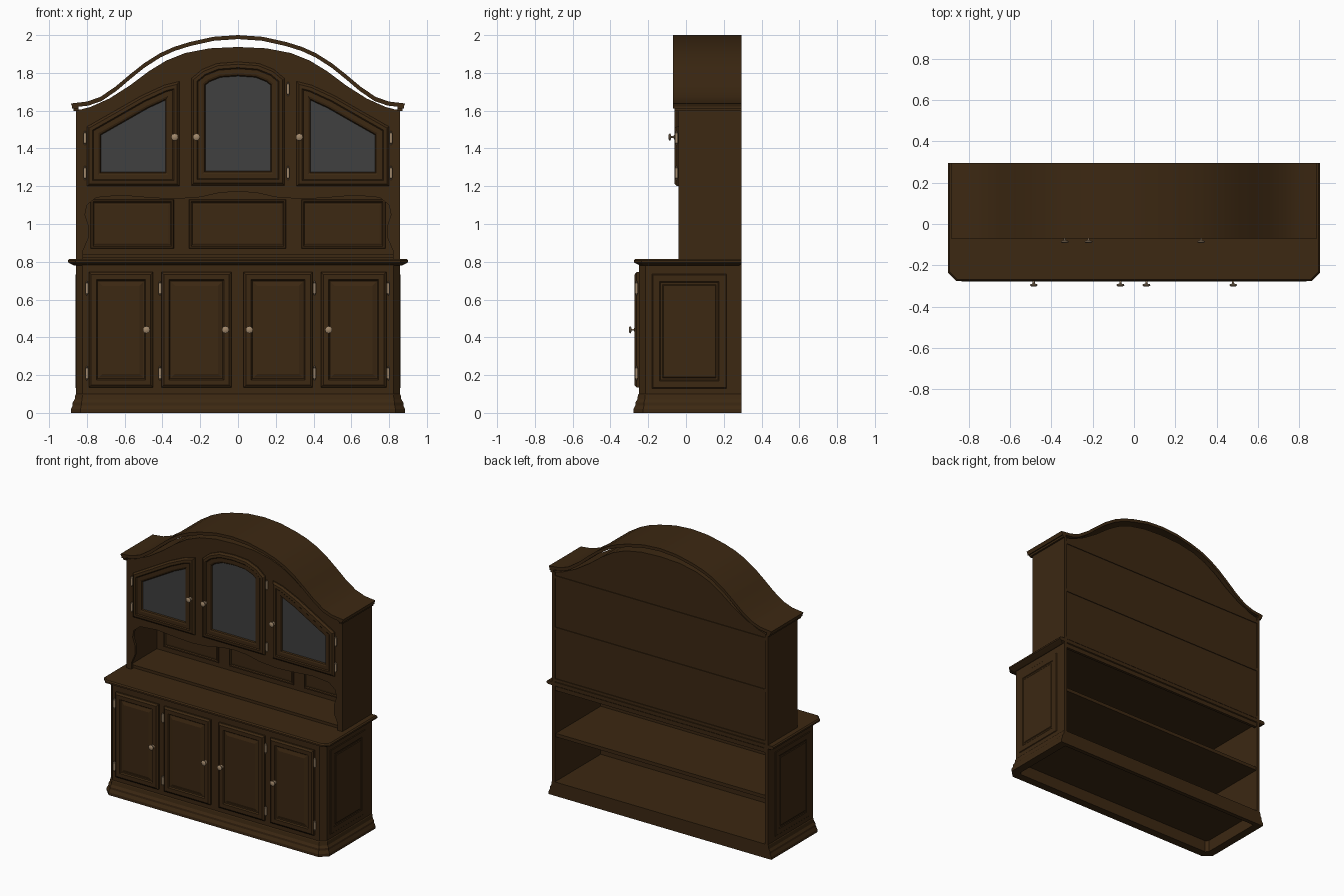
import bpy, bmesh, math
from mathutils import Vector, Matrix

old = bpy.data.objects.get("Cube")
if old:
    bpy.data.objects.remove(old, do_unlink=True)


def material(name, rgb):
    m = bpy.data.materials.new(name)
    m.use_nodes = True
    m.diffuse_color = (*rgb, 1)
    bsdf = next(n for n in m.node_tree.nodes if n.type == 'BSDF_PRINCIPLED')
    bsdf.inputs["Base Color"].default_value = (*rgb, 1)
    bsdf.inputs["Roughness"].default_value = 0.6
    return m


WOOD = material("dark_wood", (0.045, 0.021, 0.006))
GLASS = material("grey_glass", (0.05, 0.05, 0.05))
BRASS = material("aged_brass", (0.36, 0.25, 0.15))
BACK = 0.295


def finish(name, bm, mats=(WOOD,), smooth=False):
    mesh = bpy.data.meshes.new(name)
    bm.to_mesh(mesh)
    bm.free()
    ob = bpy.data.objects.new(name, mesh)
    bpy.context.collection.objects.link(ob)
    for m in mats:
        mesh.materials.append(m)
    if smooth:
        bpy.ops.object.select_all(action='DESELECT')
        bpy.context.view_layer.objects.active = ob
        ob.select_set(True)
        bpy.ops.object.shade_smooth_by_angle(angle=math.radians(35))
    return ob


def box(name, x0, x1, y0, y1, z0, z1):
    bm = bmesh.new()
    size = Matrix.Diagonal((x1 - x0, y1 - y0, z1 - z0, 1))
    mid = Matrix.Translation(((x0 + x1) / 2, (y0 + y1) / 2, (z0 + z1) / 2))
    bmesh.ops.create_cube(bm, size=1, matrix=mid @ size)
    return finish(name, bm)


def inset(pts, d):
    """Move a counter-clockwise outline inward by d with mitred corners."""
    out = []
    for i, p in enumerate(pts):
        p, a, b = Vector(p), Vector(pts[i - 1]), Vector(pts[(i + 1) % len(pts)])
        e, f = (p - a).normalized(), (b - p).normalized()
        n, m = Vector((-e.y, e.x)), Vector((-f.y, f.x))
        out.append(p + (n + m) * d / (1 + n.dot(m)))
    return out


def bridge(bm, rings):
    for a, b in zip(rings, rings[1:]):
        for i in range(len(a)):
            j = (i + 1) % len(a)
            bm.faces.new((a[i], a[j], b[j], b[i]))


def panel(name, pts, y, steps, cap=WOOD, turn=0):
    """Moulded panel facing the front; steps are (inset, height above y)."""
    bm = bmesh.new()
    rings = [[bm.verts.new((p.x, y - h, p.y)) for p in inset(pts, d)] for d, h in steps]
    bridge(bm, rings)
    bm.faces.new(rings[-1]).material_index = int(cap is not WOOD)
    ob = finish(name, bm, (WOOD, cap))
    ob.rotation_euler.z = turn
    return ob


def stack(name, pts, steps):
    """Moulded slab from a ground outline; steps are (outset, z)."""
    bm = bmesh.new()
    rings = [[bm.verts.new((p.x, min(p.y, BACK), z)) for p in inset(pts, -d)] for d, z in steps]
    bridge(bm, rings)
    bm.faces.new(rings[-1])
    bm.faces.new(rings[0][::-1])
    return finish(name, bm)


def prism(name, pts, axis, a, b, smooth=False):
    """Extrude an outline along y or z from a to b."""
    bm = bmesh.new()
    place = (lambda p, t: (p[0], t, p[1])) if axis == 'y' else (lambda p, t: (p[0], p[1], t))
    face = bm.faces.new([bm.verts.new(place(p, a)) for p in pts])
    new = bmesh.ops.extrude_face_region(bm, geom=[face])
    top = [v for v in new["geom"] if isinstance(v, bmesh.types.BMVert)]
    bmesh.ops.translate(bm, verts=top, vec=Vector(place((0, 0), b - a)))
    bmesh.ops.recalc_face_normals(bm, faces=bm.faces)
    return finish(name, bm, smooth=smooth)


def mirrored(half):
    """Full left-to-right line from a half that starts at the centre."""
    return [(-x, z) for x, z in half[:0:-1]] + list(half)


def rect(x0, x1, z0, z1):
    return [(x0, z0), (x1, z0), (x1, z1), (x0, z1)]


def lathe(name, profile, x, y, z, upright=False):
    bm = bmesh.new()
    verts = [bm.verts.new((r, 0, h)) for r, h in profile]
    edges = [bm.edges.new(e) for e in zip(verts, verts[1:])]
    bmesh.ops.spin(bm, geom=verts + edges, cent=(0, 0, 0), axis=(0, 0, 1),
                   angle=math.tau, steps=12)
    bmesh.ops.remove_doubles(bm, verts=bm.verts, dist=0.0001)
    bmesh.ops.recalc_face_normals(bm, faces=bm.faces)
    ob = finish(name, bm, (BRASS,), smooth=True)
    ob.location = (x, y, z)
    if not upright:
        ob.rotation_euler.x = math.pi / 2
    return ob


def knob(x, y, z):
    lathe("knob", [(0, 0), (.014, 0), (.012, .005), (.005, .008), (.005, .02),
                   (.018, .024), (.019, .029), (.012, .034), (0, .035)], x, y, z)


def hinge(x, y, z):
    lathe("hinge", [(0, -.038), (.005, -.034), (.003, -.029), (.008, -.027), (.008, .027),
                    (.003, .029), (.005, .034), (0, .038)], x, y, z, True)


def footprint(w, front, cut):
    return [(-w, BACK), (-w, front + cut), (-w + cut, front),
            (w - cut, front), (w, front + cut), (w, BACK)]


# Lower cabinet: open-backed shell with chamfered corners, plinth and counter
body = footprint(.857, -.25, .035)
inner = [(.835, BACK), (.835, -.225), (-.835, -.225), (-.835, BACK)]
prism("lower_shell", body + inner, 'z', .08, .79)
stack("plinth", body, [(-.03, .085), (-.03, 0), (.028, 0), (.028, .02), (.018, .04),
                       (.018, .055), (.008, .07), (.004, .095), (0, .1)])
stack("counter", footprint(.882, -.258, .03),
      [(-.015, .78), (.005, .79), (.018, .797), (.018, .808), (.01, .816)])
box("lower_shelf", -.835, .835, -.225, .285, .42, .445)
box("counter_rail", -.835, .835, .27, .29, .755, .785)

# Lower doors and raised side panels
raised = [(0, 0), (0, .012), (.012, .022), (.04, .022), (.046, .013), (.052, .013), (.072, .02)]
for x0, x1 in ((-.79, -.45), (-.405, -.035), (.03, .395), (.44, .785)):
    panel("lower_door", rect(x0, x1, .135, .745), -.25, raised, WOOD)
for x in (-.485, -.066, .06, .48):
    knob(x, -.268, .44)
for x in (-.8, -.413, .405, .795):
    for z in (.21, .66):
        hinge(x, -.262, z)
for side in (-1, 1):
    y0, y1 = sorted((-.18 * side, .215 * side))
    panel("side_panel", rect(y0, y1, .13, .735), -.857,
          [(0, 0), (.004, .004), (.04, .004), (.045, .0005), (.055, .0005), (.06, .004)],
          WOOD, side * math.pi / 2)

# Upper cabinet front, with arched top and scalloped niche opening
arch = mirrored([(0, 1.937), (.15, 1.93), (.28, 1.905), (.38, 1.865), (.47, 1.81),
                 (.57, 1.735), (.68, 1.665), (.78, 1.62), (.855, 1.6)])
scallop = mirrored([(0, 1.172), (.1, 1.165), (.2, 1.142), (.34, 1.132), (.48, 1.14),
                    (.62, 1.152), (.75, 1.14), (.8, 1.1), (.81, 1.05), (.79, .99),
                    (.79, .93), (.82, .86), (.82, .815)])
prism("upper_front", arch + [(.855, .815)] + scallop[::-1] + [(-.855, .815)], 'y', -.04, -.02)
prism("upper_back", arch + [(.855, .815), (-.855, .815)], 'y', .272, .287)
prism("upper_top", arch + [(x, z - .012) for x, z in arch[::-1]], 'y', -.03, .28, True)
for s in (-1, 1):
    x0, x1 = sorted((s * .835, s * .857))
    box("upper_side", x0, x1, -.04, BACK, .815, 1.605)
for z in (.83, 1.2, 1.57):
    box("upper_shelf", -.835, .835, -.02, .292, z - .01, z + .01)

# Niche back panels
for x0, x1 in ((-.78, -.34), (-.26, .255), (.335, .78)):
    panel("niche_panel", rect(x0, x1, .87, 1.13), .272,
          [(0, 0), (.003, .008), (.012, .008), (.018, .002), (.03, .004)])

# Arched roof board with moulded ends
roof = mirrored([(0, 2), (.13, 1.991), (.257, 1.963), (.34, 1.937), (.415, 1.903), (.5, 1.849),
                 (.574, 1.79), (.65, 1.726), (.73, 1.672), (.8, 1.648), (.885, 1.638)])
prism("roof", roof + [(x * .99, z - .021) for x, z in roof[::-1]], 'y', -.07, BACK, True)
for s in (-1, 1):
    for w, z0, z1 in ((.87, 1.598, 1.612), (.878, 1.612, 1.625)):
        x0, x1 = sorted((s * .845, s * w))
        box("roof_end_moulding", x0, x1, .81 - w, BACK, z0, z1)

# Glazed upper doors
glazed = [(0, 0), (0, .008), (.012, .02), (.03, .022), (.036, .016), (.06, .016),
          (.07, .012), (.075, .004)]
left = [(-.8, 1.2), (-.31, 1.2), (-.31, 1.755), (-.39, 1.735), (-.51, 1.68), (-.65, 1.6), (-.8, 1.515)]
panel("glazed_door", left, -.04, glazed, GLASS)
panel("glazed_door", [(-x, z) for x, z in left[::-1]], -.04, glazed, GLASS)
crown = mirrored([(0, 1.858), (.11, 1.85), (.19, 1.818), (.247, 1.77)])
panel("centre_door", [(-.247, 1.205), (.247, 1.205)] + crown[::-1], -.04, glazed, GLASS)
for x in (-.335, -.22, .325):
    knob(x, -.058, 1.46)
for x, top in ((-.81, 1.455), (.265, 1.715), (.81, 1.455)):
    for z in (1.27, top):
        hinge(x, -.05, z)
